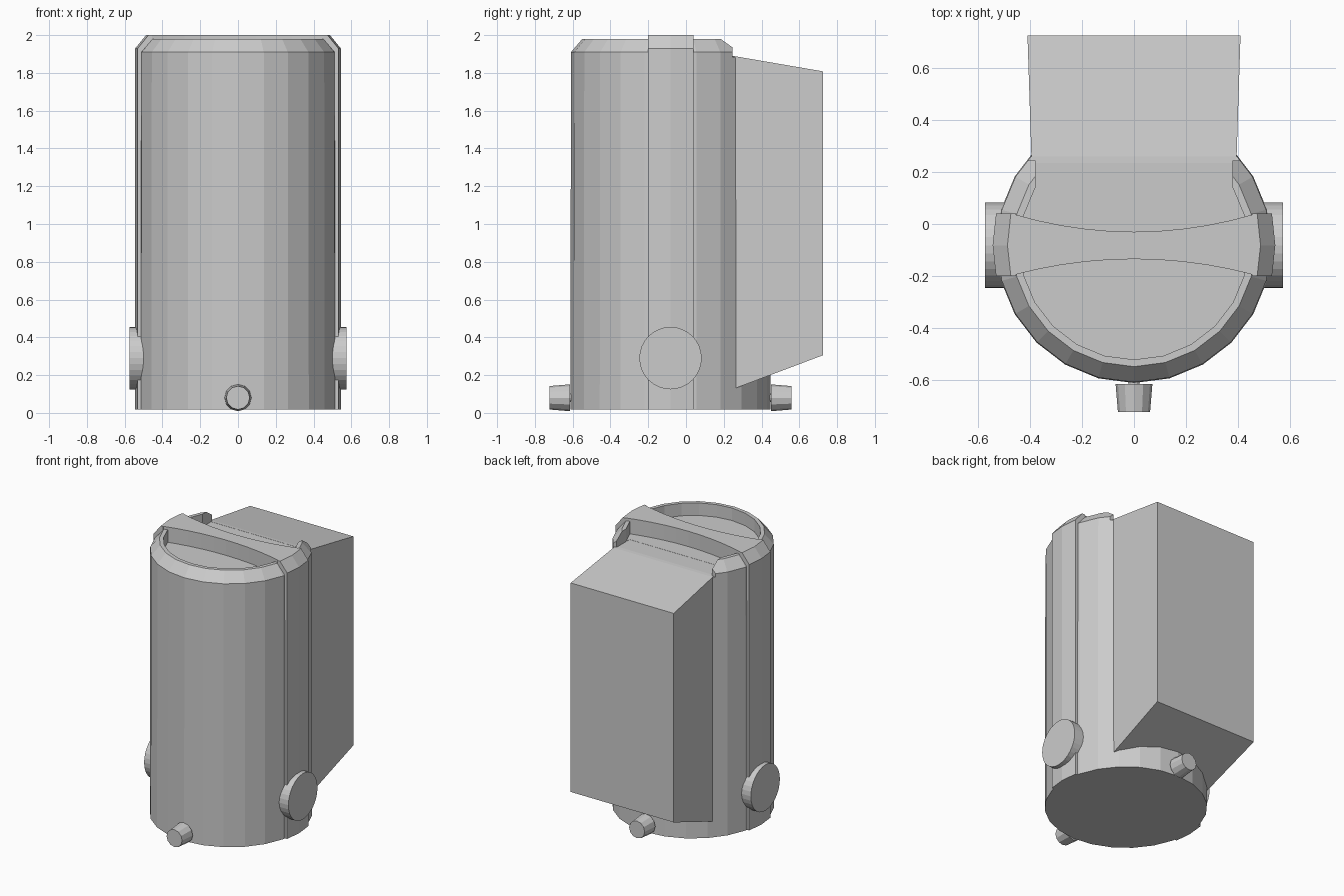
import bpy, bmesh
from math import sin, cos, pi

if "Cube" in bpy.data.objects:
    bpy.data.objects.remove(bpy.data.objects["Cube"])

CY = -0.082   # body axis in y


def loft(name, rings):
    """Closed solid through matching rings of points, capped at both ends."""
    bm = bmesh.new()
    rows = [[bm.verts.new(p) for p in ring] for ring in rings]
    n = len(rows[0])
    for a, b in zip(rows, rows[1:]):
        for i in range(n):
            j = (i + 1) % n
            bm.faces.new((a[i], a[j], b[j], b[i]))
    bm.faces.new(rows[0])
    bm.faces.new(rows[-1])
    bmesh.ops.recalc_face_normals(bm, faces=bm.faces)
    mesh = bpy.data.meshes.new(name)
    bm.to_mesh(mesh)
    bm.free()
    ob = bpy.data.objects.new(name, mesh)
    bpy.context.collection.objects.link(ob)
    return ob


def revolve(name, profile, n, place):
    """Revolve (radius, height) pairs; place maps (u, v, height) to x, y, z."""
    return loft(name, [[place(r * sin(2 * pi * i / n), r * cos(2 * pi * i / n), h)
                        for i in range(n)] for r, h in profile])


def side_prism(name, half_width, yz):
    return loft(name, [[(x, y, z) for y, z in yz] for x in (-half_width, half_width)])


# body with chamfered rim and recessed lid
body = revolve("body", [(0.53, 0.018), (0.527, 1.91), (0.467, 1.98), (0.44, 1.98), (0.44, 1.89)],
               24, lambda u, v, h: (u, CY + v, h))

# cutters open the rim towards the tank
cutters = [side_prism("rear_cutter", 0.7, [(0.245, 1.885), (0.8, 1.78), (0.8, 2.2), (0.245, 2.2)]),
           side_prism("rim_gap_cutter", 0.38, [(0.1, 1.889), (0.3, 1.889), (0.3, 2.2), (0.1, 2.2)])]
for c in cutters:
    c.hide_render = True
    c.hide_viewport = True
    mod = body.modifiers.new(c.name, 'BOOLEAN')
    mod.operation = 'DIFFERENCE'
    mod.solver = 'EXACT'
    mod.object = c

# rear tank with sloped top and underside, widening to the back
loft("rear_tank", [[(-w, y, z0), (w, y, z0), (w, y, z1), (-w, y, z1)]
                   for w, y, z0, z1 in ((0.385, 0.235, 0.12, 1.89),
                                        (0.395, 0.26, 0.13, 1.888),
                                        (0.41, 0.725, 0.305, 1.808))])

# handle across the top, narrow in the middle
xs = [0.47 * (i / 5 - 1) for i in range(11)]
outline = ([(x, -0.135 - 0.063 * (x / 0.47) ** 2) for x in xs]
           + [(x, -0.03 + 0.07 * (x / 0.47) ** 2) for x in reversed(xs)])
loft("top_handle", [[(x, y, z) for x, y in outline] for z in (1.88, 2.0)])

# front and rear knobs on thin stems
for side, y0, tag in ((-1, -0.615, "front"), (1, 0.45, "rear")):
    revolve(tag + "_knob", [(0.071, 0), (0.062, 0.108)], 12,
            lambda u, v, h: (u, y0 + side * h, 0.08 + v))
    revolve(tag + "_knob_stem", [(0.022, -0.05), (0.022, 0.02)], 12,
            lambda u, v, h: (u, y0 + side * h, 0.08 + v))

for s, tag in ((-1, "left"), (1, "right")):
    # vertical strap hugging the body, bevelled at the top
    loft(tag + "_strap", [[(s * 0.455, -0.2, z), (s * (x - 0.013), -0.2, z), (s * x, CY, z),
                           (s * (x - 0.013), 0.04, z), (s * 0.455, 0.04, z)]
                          for x, z in ((0.544, 0.018), (0.544, 1.93), (0.487, 2.0))])
    # round side disc
    revolve(tag + "_disc", [(0.165, 0.45), (0.165, 0.574)], 32,
            lambda u, v, h: (s * h, CY + u, 0.29 + v))
